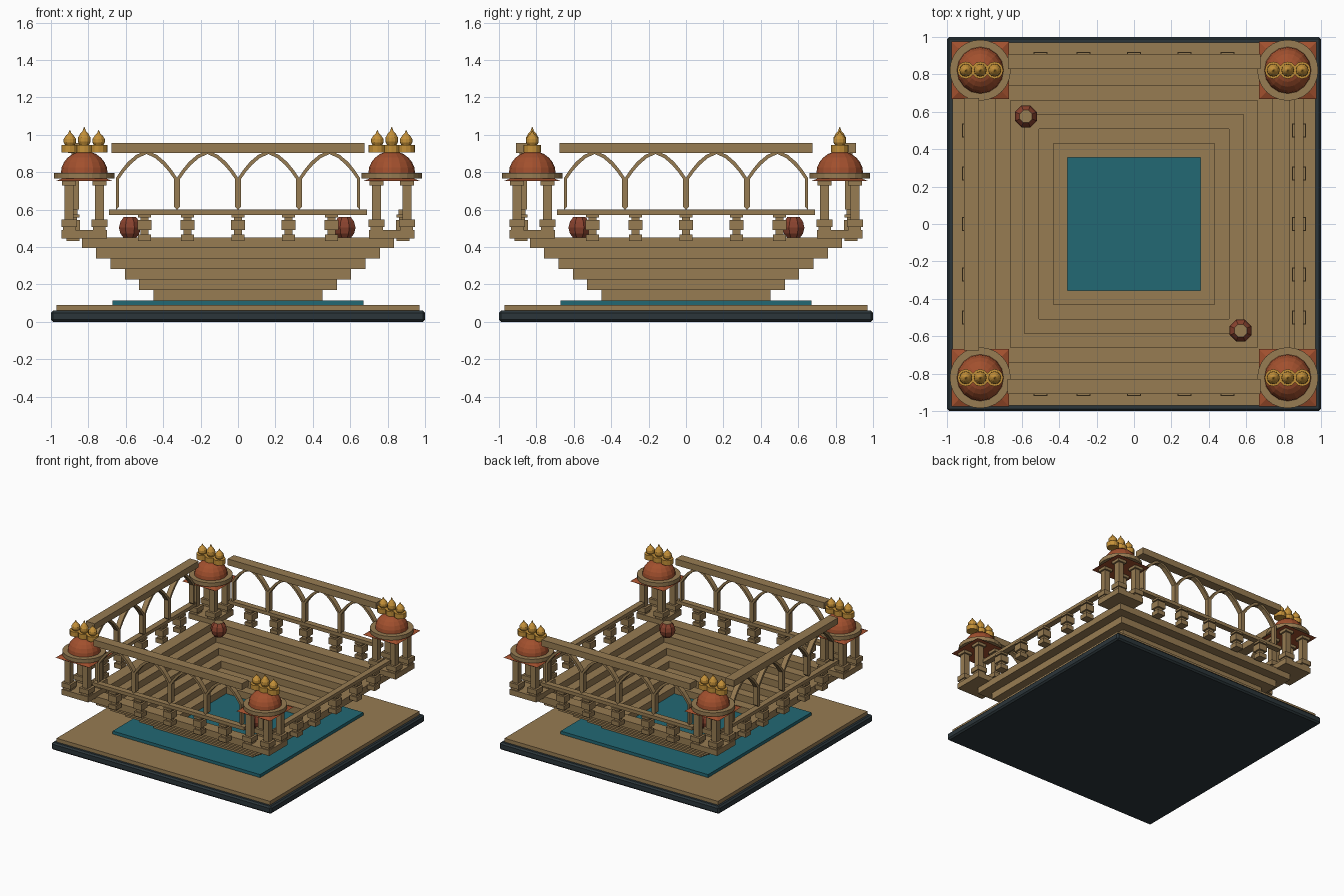
import bpy, bmesh, math
from mathutils import Matrix

if "Cube" in bpy.data.objects:
    bpy.data.objects.remove(bpy.data.objects["Cube"])


def material(name, rgb):
    m = bpy.data.materials.new(name)
    m.use_nodes = True
    m.diffuse_color = (*rgb, 1)
    m.node_tree.nodes["Principled BSDF"].inputs["Base Color"].default_value = (*rgb, 1)
    return m


SAND = material("sandstone", (0.31, 0.2, 0.085))
SLATE = material("dark slate", (0.024, 0.036, 0.042))
WATER = material("teal water", (0.016, 0.14, 0.175))
TERRA = material("terracotta", (0.36, 0.08, 0.027))
GOLD = material("gold", (0.55, 0.28, 0.04))
CLAY = material("red clay", (0.25, 0.055, 0.027))


def finish(name, bm, mats):
    bmesh.ops.recalc_face_normals(bm, faces=bm.faces)
    mesh = bpy.data.meshes.new(name)
    bm.to_mesh(mesh)
    bm.free()
    for m in mats:
        mesh.materials.append(m)
    ob = bpy.data.objects.new(name, mesh)
    bpy.context.collection.objects.link(ob)
    return ob


def box(bm, x0, x1, y0, y1, z0, z1):
    centre = Matrix.Translation(((x0 + x1) / 2, (y0 + y1) / 2, (z0 + z1) / 2))
    bmesh.ops.create_cube(bm, size=1, matrix=centre @ Matrix.Diagonal((x1 - x0, y1 - y0, z1 - z0, 1)))


def block(bm, x, y, half, z0, z1):
    box(bm, x - half, x + half, y - half, y + half, z0, z1)


def lathe(bm, x, y, profile, sides, turn=0.0):
    """Stack rings of (radius, z) and cap both ends; returns the top cap."""
    rings = []
    for r, z in profile:
        rings.append([bm.verts.new((x + r * math.cos(turn + math.tau * i / sides),
                                    y + r * math.sin(turn + math.tau * i / sides), z))
                      for i in range(sides)])
    for a, b in zip(rings, rings[1:]):
        for i in range(sides):
            j = (i + 1) % sides
            bm.faces.new((a[i], a[j], b[j], b[i]))
    bm.faces.new(rings[0][::-1])
    return bm.faces.new(rings[-1])


# Ground slabs and pool
for name, half, z0, z1, mat in (("base_slab", 1, 0, 0.06, SLATE),
                                ("ground_paving", 0.97, 0.06, 0.09, SAND),
                                ("pool_water", 0.67, 0.09, 0.115, WATER)):
    bm = bmesh.new()
    block(bm, 0, 0, half, z0, z1)
    ob = finish(name, bm, [mat])
    if mat is SLATE:
        bev = ob.modifiers.new("edge_chamfer", "BEVEL")
        bev.width, bev.segments = 0.012, 1

# Six widening rings of steps, each made of four bars
for k in range(6):
    inner = 0.355 + 0.0765 * k
    outer = inner + 0.097
    z0 = 0.115 + 0.056 * k
    z1 = z0 + 0.056
    bm = bmesh.new()
    for s in (-1, 1):
        box(bm, -outer, outer, *sorted((s * inner, s * outer)), z0, z1)
        box(bm, *sorted((s * inner, s * outer)), -inner, inner, z0, z1)
    finish(f"step_ring_{k + 1}", bm, [SAND])


# Balustrade built along the front, then turned to each side
def balustrade(bm):
    y = -0.882
    box(bm, -0.69, 0.69, y - 0.024, y + 0.024, 0.572, 0.6)
    for x in (-0.5, -0.27, 0, 0.27, 0.5):
        for half, z0, z1 in ((0.034, 0.432, 0.468), (0.022, 0.468, 0.492),
                             (0.037, 0.492, 0.545), (0.022, 0.545, 0.557),
                             (0.034, 0.557, 0.574)):
            block(bm, x, y, half, z0, z1)


# Row of four pointed arches carrying a top beam
def arcade(bm):
    y, depth = -0.87, 0.02
    box(bm, -0.675, 0.675, y - 0.04, y + 0.04, 0.903, 0.955)
    width = 0.163
    outer = [(width, 0.6), (width, 0.77), (0.135, 0.812), (0.1, 0.855), (0.055, 0.893), (0, 0.915)]
    inner = [(0.146, 0.615), (0.146, 0.765), (0.12, 0.802), (0.088, 0.839), (0.046, 0.876), (0, 0.897)]
    for k in range(4):
        cx = (2 * k - 3) * width
        for s in (-1, 1):
            loops = [[[bm.verts.new((cx + s * px, y + d, pz)) for px, pz in line]
                      for line in (outer, inner)] for d in (-depth, depth)]
            (fo, fi), (bo, bi) = loops
            for i in range(len(outer) - 1):
                for a, b in ((fo, fi), (bo, bi), (fo, bo), (fi, bi)):
                    bm.faces.new((a[i], a[i + 1], b[i + 1], b[i]))
            bm.faces.new((fo[0], fi[0], bi[0], bo[0]))


# The right side is left open, without arches
for k, side in enumerate(("front", "right", "back", "left")):
    turn = Matrix.Rotation(k * math.pi / 2, 4, "Z")
    for part, build in (("balustrade", balustrade), ("arcade", arcade)):
        if part == "arcade" and side == "right":
            continue
        bm = bmesh.new()
        build(bm)
        bm.transform(turn)
        finish(f"{side}_{part}", bm, [SAND])

# Domed corner pavilions
for sx, sy, corner in ((-1, -1, "front_right"), (1, -1, "front_left"),
                       (-1, 1, "back_right"), (1, 1, "back_left")):
    cx, cy = 0.822 * sx, 0.822 * sy
    bm = bmesh.new()
    block(bm, cx, cy, 0.121, 0.445, 0.49)
    for dx in (-0.081, 0.081):
        for dy in (-0.081, 0.081):
            for half, z0, z1 in ((0.033, 0.49, 0.508), (0.042, 0.508, 0.547),
                                 (0.024, 0.547, 0.73), (0.038, 0.73, 0.757)):
                block(bm, cx + dx, cy + dy, half, z0, z1)
    finish(f"{corner}_pavilion_pillars", bm, [SAND])

    bm = bmesh.new()
    lathe(bm, cx, cy, [(0.217, 0.752), (0.08, 0.79)], 4, math.pi / 4)
    finish(f"{corner}_pavilion_eave", bm, [TERRA])

    bm = bmesh.new()
    lathe(bm, cx, cy, [(0.163, 0.765), (0.163, 0.797)], 24)
    finish(f"{corner}_pavilion_cornice", bm, [SAND])

    bm = bmesh.new()
    arc = [math.radians(a) for a in range(0, 90, 15)]
    lathe(bm, cx, cy, [(0.125 * math.cos(a), 0.795 + 0.118 * math.sin(a)) for a in arc]
          + [(0.002, 0.913)], 16)
    finish(f"{corner}_pavilion_dome", bm, [TERRA])

    # Three gold finials in a row, the middle one taller
    bm = bmesh.new()
    for dx, tall in ((-0.077, 1), (0, 1.22), (0.077, 1)):
        shape = [(0.046, 0.905), (0.046, 0.945), (0.026, 0.946)]
        shape += [(r, 0.945 + h * tall) for r, h in ((0.034, 0.015), (0.033, 0.033),
                                                     (0.02, 0.052), (0.009, 0.062), (0.001, 0.08))]
        lathe(bm, cx + dx, cy, shape, 12)
    finish(f"{corner}_pavilion_finials", bm, [GOLD])

# Two faceted clay pots at opposite corners
for name, x, y in (("back_pot", -0.578, 0.575), ("front_pot", 0.57, -0.57)):
    bm = bmesh.new()
    top = lathe(bm, x, y, [(0.035, 0.447), (0.055, 0.472), (0.063, 0.503),
                           (0.055, 0.535), (0.036, 0.56)], 8, math.pi / 8)
    top.material_index = 1
    finish(name, bm, [CLAY, SAND])
